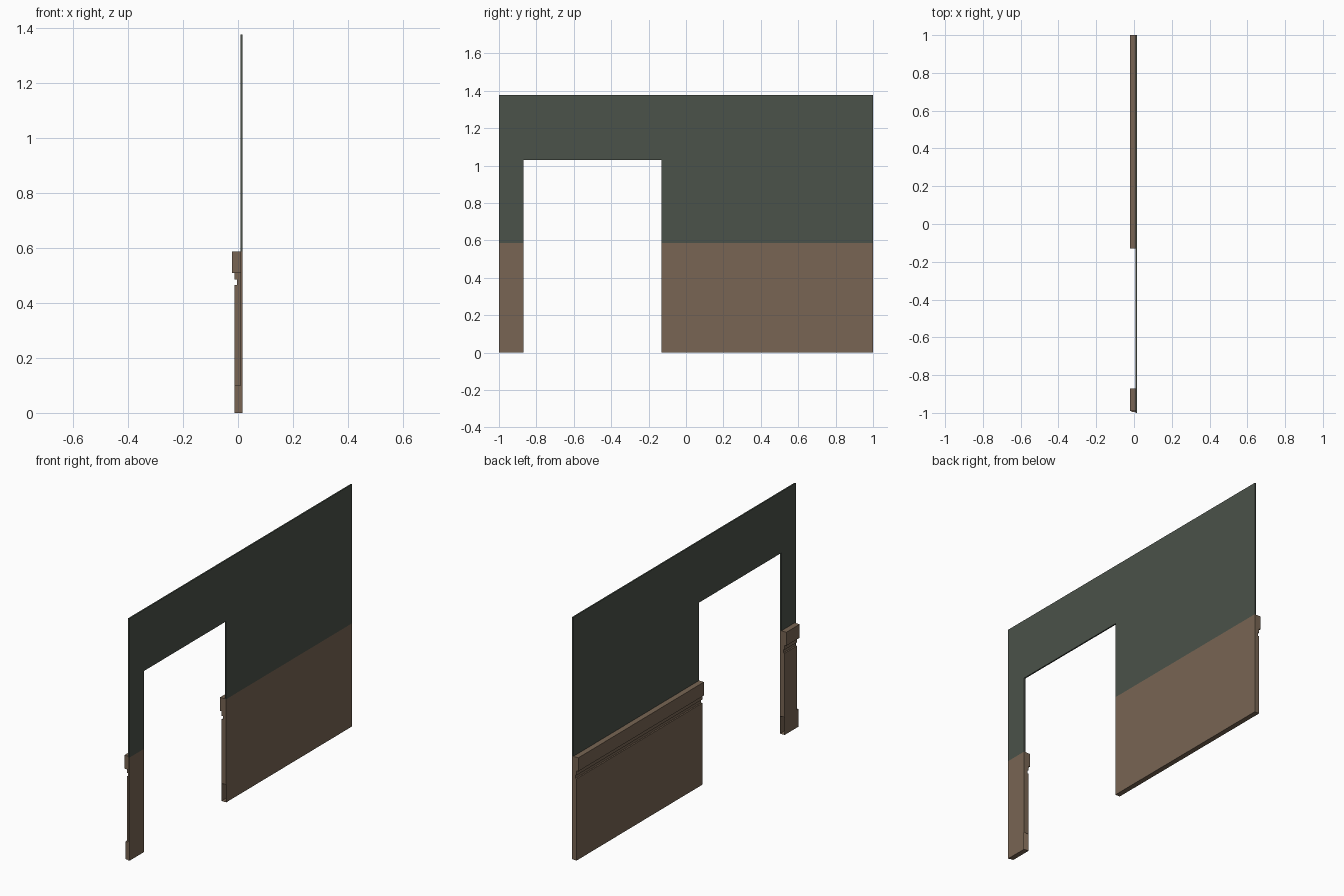
import bpy, bmesh

cube = bpy.data.objects.get("Cube")
if cube:
    bpy.data.objects.remove(cube, do_unlink=True)


def material(name, rgb):
    m = bpy.data.materials.new(name)
    m.use_nodes = True
    m.diffuse_color = (*rgb, 1)
    m.node_tree.nodes["Principled BSDF"].inputs["Base Color"].default_value = (*rgb, 1)
    return m


green = material("grey green paint", (0.070, 0.084, 0.067))
wood = material("brown wood", (0.188, 0.130, 0.087))


def make(name, bm, mat):
    mesh = bpy.data.meshes.new(name)
    bm.to_mesh(mesh)
    bm.free()
    mesh.materials.append(mat)
    obj = bpy.data.objects.new(name, mesh)
    bpy.context.collection.objects.link(obj)
    return obj


def extrude(name, points, offset, mat):
    """Closed solid from a planar outline pushed along an offset."""
    bm = bmesh.new()
    face = bm.faces.new([bm.verts.new(p) for p in points])
    new = bmesh.ops.extrude_face_region(bm, geom=[face])["geom"]
    bmesh.ops.translate(bm, vec=offset, verts=[v for v in new if isinstance(v, bmesh.types.BMVert)])
    bmesh.ops.recalc_face_normals(bm, faces=bm.faces)
    return make(name, bm, mat)


WALL, BACK = 0.009, 0.017      # painted face and flat face in x
RAIL_TOP, TOP = 0.587, 1.378
DOOR_L, DOOR_R, DOOR_TOP = -0.87, -0.13, 1.03
OPEN = 0.10                    # height of the open slot in the door ends

# Painted wall above the panelling, with the doorway cut out
outline = [(-1, RAIL_TOP), (DOOR_L, RAIL_TOP), (DOOR_L, DOOR_TOP), (DOOR_R, DOOR_TOP),
           (DOOR_R, RAIL_TOP), (1, RAIL_TOP), (1, TOP), (-1, TOP)]
extrude("upper_wall", [(WALL, y, z) for y, z in outline], (BACK - WALL, 0, 0), green)

# Cross-section of the panelling: panel, groove, bead and top rail
profile = [(BACK, OPEN), (BACK, 0), (-0.012, 0), (-0.012, OPEN), (-0.012, 0.465),
           (-0.004, 0.465), (-0.004, 0.485), (-0.012, 0.485), (-0.012, 0.51),
           (-0.022, 0.51), (-0.022, RAIL_TOP), (BACK, RAIL_TOP)]


def panelling(name, door_y, far_y):
    """Sweep the section along y; the end at the door is open near the floor."""
    bm = bmesh.new()
    near = [bm.verts.new((x, door_y, z)) for x, z in profile]
    far = [bm.verts.new((x, far_y, z)) for x, z in profile]
    n = len(profile)
    for i in range(n):
        j = (i + 1) % n
        bm.faces.new((near[i], near[j], far[j], far[i]))
    bm.faces.new(far)
    bm.faces.new([near[0]] + near[3:])
    bmesh.ops.recalc_face_normals(bm, faces=bm.faces)
    return make(name, bm, wood)


panelling("long_panelling", DOOR_R, 1.0)
panelling("short_panelling", DOOR_L, -0.98)


def box(name, x0, x1, y0, y1, z0, z1):
    return extrude(name, [(x0, y0, z0), (x1, y0, z0), (x1, y0, z1), (x0, y0, z1)],
                   (0, y1 - y0, 0), wood)


# Stepped outer end of the short panelling
box("short_backing", WALL, BACK, -1.0, -0.98, 0, RAIL_TOP)
box("short_rail_end", -0.022, WALL, -0.99, -0.98, 0.51, RAIL_TOP)
box("short_base_end", -0.012, WALL, -0.995, -0.98, 0, OPEN)
